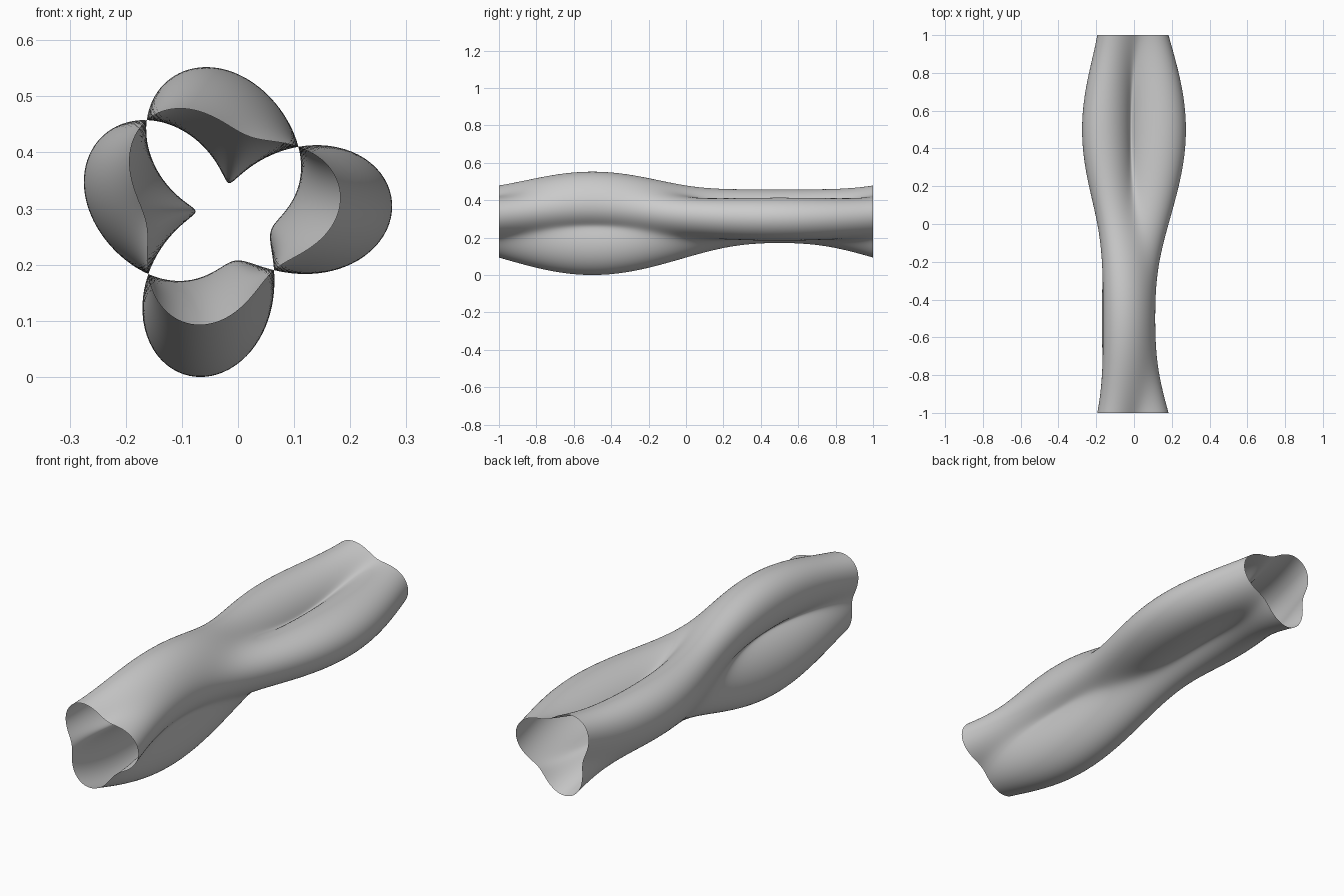
import bpy, bmesh
from math import sin, cos, pi, radians

if "Cube" in bpy.data.objects:
    bpy.data.objects.remove(bpy.data.objects["Cube"])

CX, CZ = -0.028, 0.294          # tube axis
R, TRI, WAVE = 0.1753, 0.0357, 0.096
SIDES, RINGS = 160, 128


def radius(a, y):
    # three-lobed section plus a two-lobed wave that swaps along the length
    return (R + TRI * cos(3 * (a - radians(10.3)))
            + WAVE * sin(pi * y) * cos(2 * (a + radians(4.7))))


# open, zero-thickness tube along y
bm = bmesh.new()
rings = []
for j in range(RINGS + 1):
    y = -1 + 2 * j / RINGS
    ring = []
    for i in range(SIDES):
        a = 2 * pi * i / SIDES
        r = radius(a, y)
        ring.append(bm.verts.new((CX + r * cos(a), y, CZ + r * sin(a))))
    rings.append(ring)
for lower, upper in zip(rings, rings[1:]):
    for i in range(SIDES):
        k = (i + 1) % SIDES
        bm.faces.new((lower[i], upper[i], upper[k], lower[k]))

# rest the tube on the ground and centre it
zmin = min(v.co.z for v in bm.verts)
xs = [v.co.x for v in bm.verts]
xmid = (min(xs) + max(xs)) / 2
for v in bm.verts:
    v.co.z -= zmin
    v.co.x -= xmid
for f in bm.faces:
    f.smooth = True

mesh = bpy.data.meshes.new("wavy_tube")
bm.to_mesh(mesh)
bm.free()
tube = bpy.data.objects.new("wavy_tube", mesh)
bpy.context.collection.objects.link(tube)
